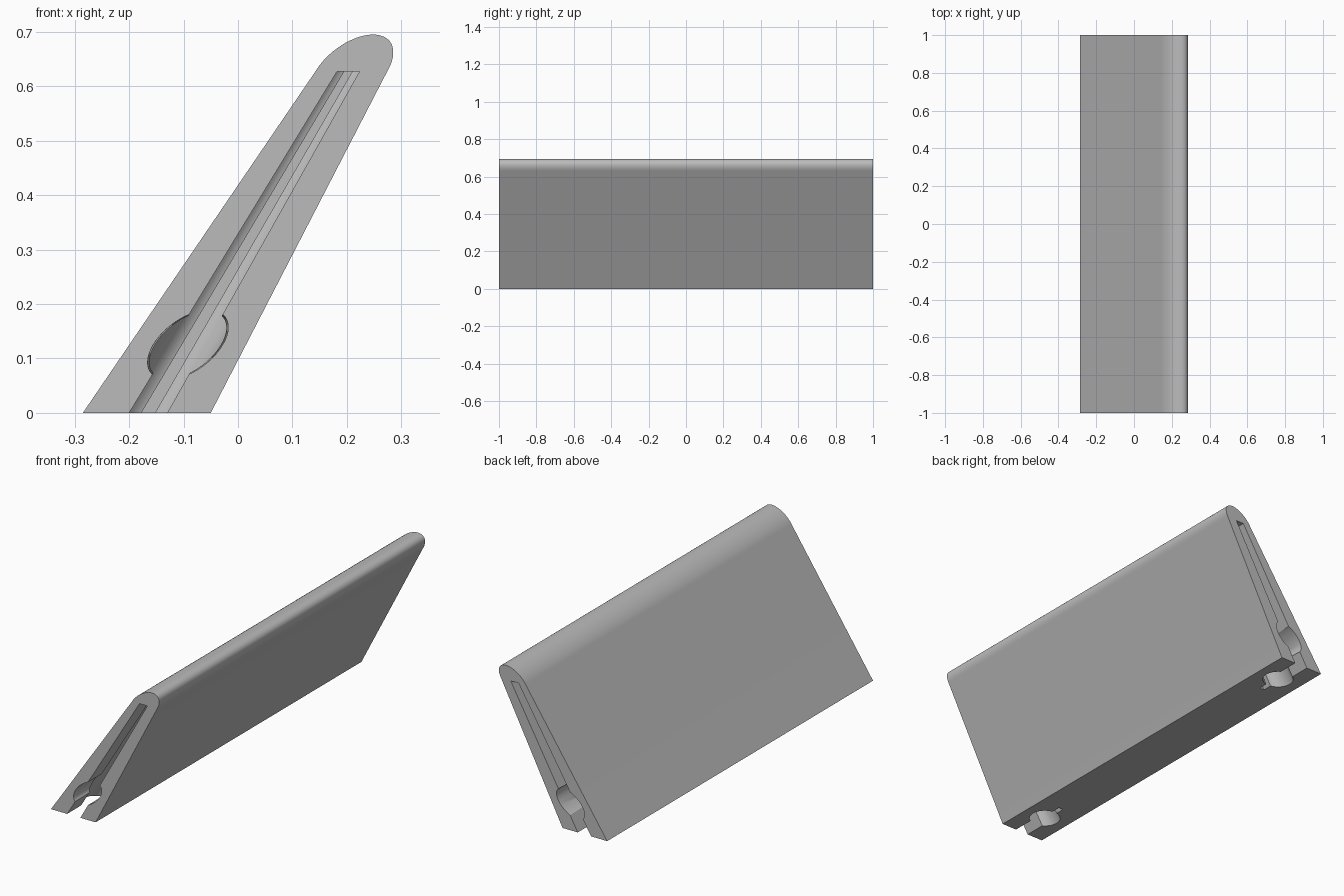
import bpy, bmesh
from math import sin, cos, pi, asin

cube = bpy.data.objects.get("Cube")
if cube:
    bpy.data.objects.remove(cube, do_unlink=True)

grey = bpy.data.materials.new("plain grey")
grey.use_nodes = True
grey.diffuse_color = (0.5, 0.5, 0.5, 1)
grey.node_tree.nodes["Principled BSDF"].inputs["Base Color"].default_value = (0.5, 0.5, 0.5, 1)

LEAN = 0.59      # sideways shift per unit of height
SHOULDER = 0.627  # height where the rounded top begins


def loft(name, first, last):
    """Closed solid between two matching loops of points."""
    bm = bmesh.new()
    a = [bm.verts.new(p) for p in first]
    b = [bm.verts.new(p) for p in last]
    for i in range(len(a)):
        j = (i + 1) % len(a)
        bm.faces.new((a[i], a[j], b[j], b[i]))
    bm.faces.new(a[::-1])
    bm.faces.new(b)
    bmesh.ops.recalc_face_normals(bm, faces=bm.faces)
    mesh = bpy.data.meshes.new(name)
    bm.to_mesh(mesh)
    bm.free()
    mesh.materials.append(grey)
    obj = bpy.data.objects.new(name, mesh)
    bpy.context.collection.objects.link(obj)
    return obj


# Leaning, tapered body with a rounded top edge
profile = [(-0.285, 0), (-0.05, 0)]
for i in range(33):
    t = pi * i / 32
    rise = 0.068 * sin(t)
    profile.append((0.208 + 0.066 * cos(t) + LEAN * rise, SHOULDER + rise))
body = loft("leaning_body", [(x, -1, z) for x, z in profile], [(x, 1, z) for x, z in profile])

# Keyhole section: mouth at the end, round bulb, short slit behind it
MOUTH, SLIT, BULB, BULB_Y = 0.035, 0.0125, 0.07, 0.835
start, stop = asin(MOUTH / BULB), pi - asin(SLIT / BULB)
half = [(MOUTH, 1.05)]
for i in range(25):
    t = start + (stop - start) * i / 24
    half.append((BULB * sin(t), BULB_Y + BULB * cos(t)))
half.append((SLIT, 0.72))
keyhole = half + [(-x, y) for x, y in reversed(half)]


def keyhole_loop(z, side):
    width = 1 - 0.41 * z / SHOULDER
    return [(-0.165 + 0.586 * z + x * width, side * y, z) for x, y in keyhole]


def bore_loop(y, radius):
    loop = []
    for i in range(48):
        t = 2 * pi * i / 48
        z = radius * sin(t)
        loop.append((-0.092 + radius * cos(t) + LEAN * z, y, 0.125 + z))
    return loop


# Cut the keyhole slot and the round bore into both ends
cutters = []
for side, end in ((-1, "front"), (1, "back")):
    cutters.append(loft(end + "_slot_cutter", keyhole_loop(-0.05, side), keyhole_loop(SHOULDER, side)))
    cutters.append(loft(end + "_bore_cutter", bore_loop(side * 1.05, 0.065), bore_loop(side * BULB_Y, 0.06)))
for cutter in cutters:
    cutter.hide_render = True
    cut = body.modifiers.new(cutter.name, "BOOLEAN")
    cut.operation = "DIFFERENCE"
    cut.solver = "EXACT"
    cut.object = cutter

bpy.ops.object.select_all(action="DESELECT")
body.select_set(True)
bpy.context.view_layer.objects.active = body
for cutter in cutters:
    bpy.ops.object.modifier_apply(modifier=cutter.name)
    bpy.data.objects.remove(cutter, do_unlink=True)
bpy.ops.object.shade_smooth_by_angle(angle=pi / 6)
